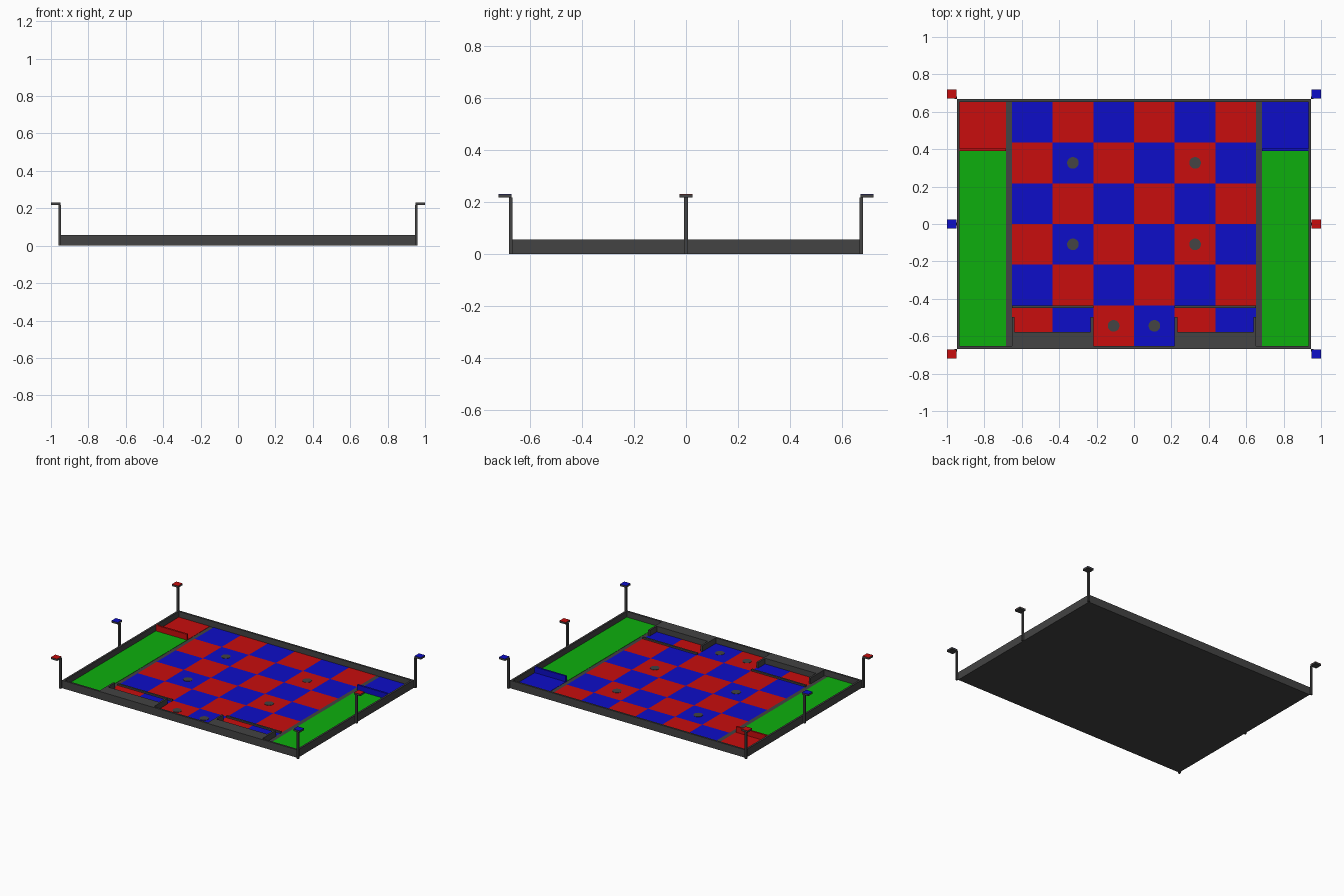
import bpy
import bmesh
from mathutils import Matrix

cube = bpy.data.objects.get("Cube")
if cube:
    bpy.data.objects.remove(cube, do_unlink=True)


def material(name, rgb):
    m = bpy.data.materials.new(name)
    m.use_nodes = True
    m.diffuse_color = (*rgb, 1)
    m.node_tree.nodes["Principled BSDF"].inputs["Base Color"].default_value = (*rgb, 1)
    return m


grey = material("dark grey", (0.056, 0.056, 0.056))
red = material("red", (0.58, 0.004, 0.004))
blue = material("blue", (0.004, 0.004, 0.58))
green = material("green", (0.004, 0.43, 0.004))


def finish(name, bm, *mats):
    mesh = bpy.data.meshes.new(name)
    bm.to_mesh(mesh)
    bm.free()
    for m in mats:
        mesh.materials.append(m)
    obj = bpy.data.objects.new(name, mesh)
    bpy.context.collection.objects.link(obj)
    return obj


def box(name, x, y, z, mat):
    """Box from (low, high) pairs on each axis."""
    bm = bmesh.new()
    pairs = [sorted(p) for p in (x, y, z)]
    size = [b - a for a, b in pairs]
    mid = [(a + b) / 2 for a, b in pairs]
    bmesh.ops.create_cube(bm, size=1, matrix=Matrix.Translation(mid) @ Matrix.Diagonal((*size, 1)))
    return finish(name, bm, mat)


# Main sizes
T = 0.0137               # board thickness
OX, OY = 0.947, 0.667    # outer half sizes
IX, IY = OX - T, OY - T  # inside the rim
TOP = 0.057              # rim height
PAINT = T + 0.002        # top of painted floor
CELL = IY / 3
LANE = 0.684             # inner edge of the side lanes
START = 0.404            # front edge of the start areas

# Floor and rim
box("floor", (-OX, OX), (-OY, OY), (0, T), grey)
for s, side in ((-1, "right"), (1, "left")):
    box(side + "_rim", (s * IX, s * OX), (-OY, OY), (T, TOP), grey)
for s, side in ((-1, "front"), (1, "back")):
    box(side + "_rim", (-IX, IX), (s * IY, s * OY), (T, TOP), grey)

# Checkered field: one grid, coloured by row and column
bm = bmesh.new()
bmesh.ops.create_grid(bm, x_segments=6, y_segments=6, size=IY,
                      matrix=Matrix.Translation((0, 0, PAINT)))
for f in bm.faces:
    c = f.calc_center_median()
    f.material_index = (int((c.x + IY) / CELL) + int((c.y + IY) / CELL)) % 2
finish("checkered_field", bm, red, blue)

# Round markers on the field
for s, side in ((-1, "right"), (1, "left")):
    for i, (col, row) in enumerate(((1.5, 1.5), (1.5, -0.5), (0.5, -2.5))):
        bm = bmesh.new()
        bmesh.ops.create_cone(bm, cap_ends=True, segments=32, radius1=0.031, radius2=0.031,
                              depth=0.002, matrix=Matrix.Translation(
                                  (s * col * CELL, row * CELL, PAINT + 0.001)))
        finish(f"{side}_marker_{i + 1}", bm, grey)

for s, side, colour, other in ((-1, "right", red, blue), (1, "left", blue, red)):
    # Side lane, start area and its low wall
    lane = (s * LANE, s * IX)
    box(side + "_lane", lane, (-IY, START), (T, PAINT), green)
    box(side + "_start_area", lane, (START, IY), (T, PAINT), colour)
    box(side + "_start_wall", lane, (START - T, START), (T, TOP), colour)

    # Protected zone: rear block, two arms and a low barrier
    block_y = -0.578
    near, far = s * CELL, s * IY
    box(side + "_zone_block", (near, far), (-IY, block_y), (T, TOP), grey)
    box(side + "_zone_inner_arm", (near, near + s * T), (block_y, -0.498), (T, TOP), grey)
    box(side + "_zone_outer_arm", (far - s * T, far), (block_y, -0.498), (T, TOP), grey)
    box(side + "_zone_barrier", (near, far), (-2 * CELL - T, -2 * CELL), (T, 2 * T), grey)

    # Posts carrying square pads with coloured tops
    for place, post_y, pad_y, paint in (
            ("front", (-OY - T, -OY), (-0.72, -0.67), colour),
            ("middle", (-T / 2, T / 2), (-0.025, 0.025), other),
            ("back", (OY, OY + T), (0.67, 0.72), colour)):
        name = f"{side}_{place}"
        pad_x = (s * 0.95, s)
        box(name + "_post", (s * OX, s * (OX + T)), post_y, (0, 0.217), grey)
        box(name + "_pad", pad_x, pad_y, (0.217, 0.23), grey)
        box(name + "_pad_top", pad_x, pad_y, (0.23, 0.231), paint)
